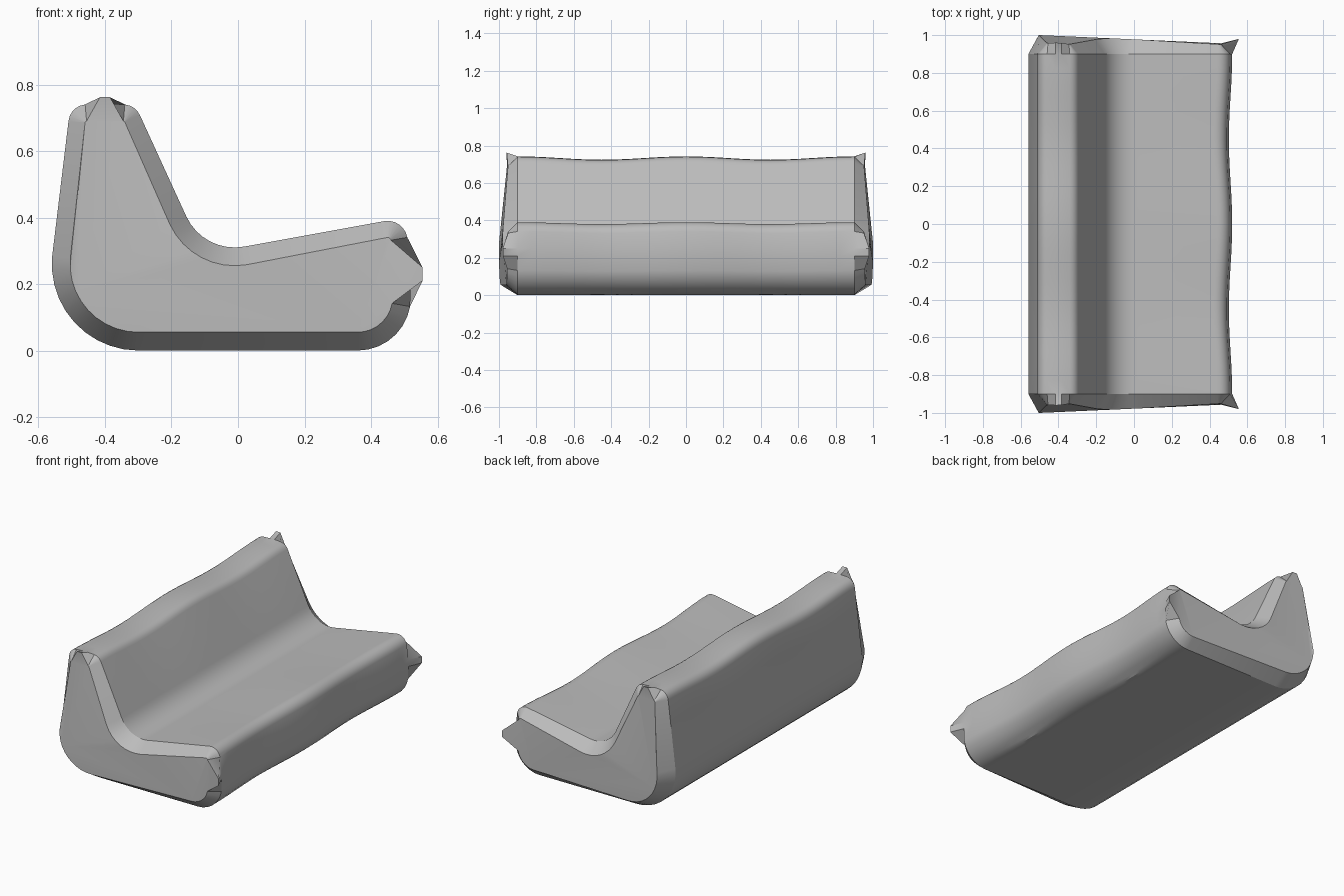
import bpy, bmesh, math

cube = bpy.data.objects.get("Cube")
if cube:
    bpy.data.objects.remove(cube, do_unlink=True)

HALF_BODY = 0.9   # where the long body ends and the bevelled ends begin
STEPS = 24


def arc(cx, cz, radius, start, end, n):
    angles = [math.radians(start + (end - start) * i / n) for i in range(n + 1)]
    return [(cx + radius * math.cos(a), cz + radius * math.sin(a)) for a in angles]


def profile(cap):
    """Bench cross-section; the cap version is inset, with flared nose and peak."""
    r = 0.055 if cap else 0
    corner = 0.05 if cap else 0
    flare = 0.035 if cap else 0
    rise = 0.02 if cap else 0
    pts = arc(-0.30, 0.26, 0.26 - r, 175, 270, 10)            # rounded heel
    pts += arc(0.36, 0.16, 0.16 - r, 270, 350, 7)             # lower front
    pts += [(0.52 + flare, 0.21), (0.52 + flare, 0.25)]       # nose
    pts += arc(0.45, 0.33, 0.06 - corner, 10, 100, 6)         # seat edge
    pts += arc(-0.01, 0.47, 0.16 + r, 280, 205, 8)            # valley
    pts += arc(-0.345, 0.685, 0.055 - corner, 25, 85, 4)      # backrest front
    pts += [(-0.385, 0.742 + rise), (-0.415, 0.742 + rise)]   # peak
    pts += arc(-0.455, 0.685, 0.055 - corner, 95, 175, 5)     # backrest rear
    return pts


def body_point(x, z, y):
    """Gentle waves along the top and front edges."""
    w = (1 - math.cos(2 * math.pi * y / HALF_BODY)) / 2
    if z > 0.6:
        z -= 0.018 * w
    elif x > 0.4:
        z -= 0.01 * w * max(0, z) / 0.39
        x -= 0.018 * w
    return x, y, z


def cap_point(x, z, side):
    """End faces lean inward toward the top and the front."""
    y = 1.0 - 0.045 * (x + 0.5) - 0.1 * max(0, z - 0.28)
    if x > 0.53:
        y += 0.027
    if z > 0.75:
        y += 0.012
    return x, side * min(y, 1.0), z


# Rings from the right end to the left end
rings = [[cap_point(x, z, -1) for x, z in profile(True)]]
for i in range(STEPS + 1):
    y = HALF_BODY * (2 * i / STEPS - 1)
    rings.append([body_point(x, z, y) for x, z in profile(False)])
rings.append([cap_point(x, z, 1) for x, z in profile(True)])

bm = bmesh.new()
loops = [[bm.verts.new(p) for p in ring] for ring in rings]
for a, b in zip(loops, loops[1:]):
    n = len(a)
    for i in range(n):
        j = (i + 1) % n
        bm.faces.new((a[i], a[j], b[j], b[i]))
caps = [bm.faces.new(loops[0]), bm.faces.new(loops[-1])]
bmesh.ops.recalc_face_normals(bm, faces=bm.faces[:])
bmesh.ops.triangulate(bm, faces=caps, ngon_method='EAR_CLIP')

mesh = bpy.data.meshes.new("bench_body")
bm.to_mesh(mesh)
bm.free()
bench = bpy.data.objects.new("bench_body", mesh)
bpy.context.collection.objects.link(bench)

# Plain grey surface
grey = bpy.data.materials.new("plain_grey")
grey.use_nodes = True
colour = (0.5, 0.5, 0.5, 1)
grey.diffuse_color = colour
grey.node_tree.nodes["Principled BSDF"].inputs["Base Color"].default_value = colour
mesh.materials.append(grey)

bpy.ops.object.select_all(action='DESELECT')
bench.select_set(True)
bpy.context.view_layer.objects.active = bench
bpy.ops.object.shade_smooth_by_angle(angle=math.radians(28))
